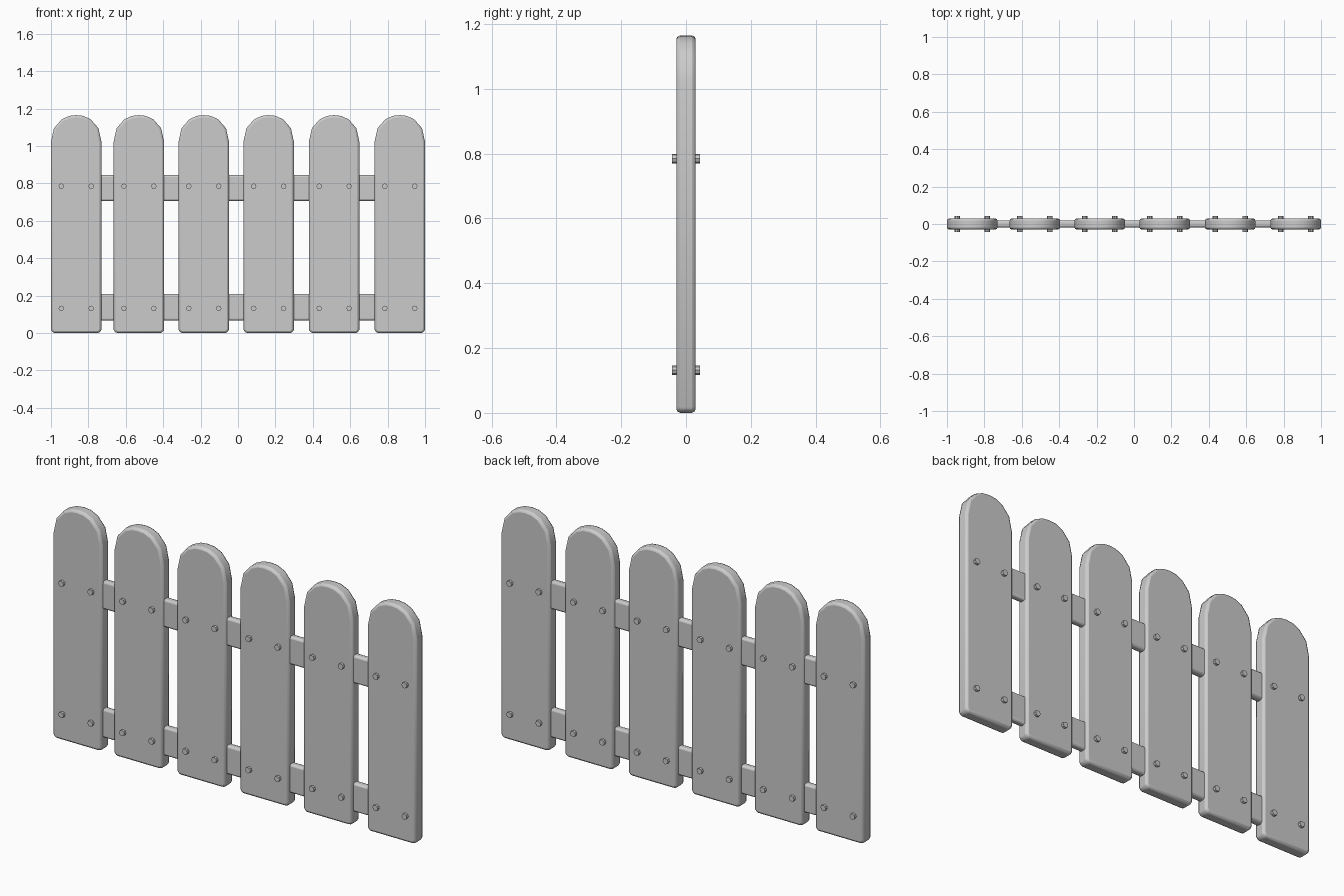
import bpy, bmesh
from math import radians

if "Cube" in bpy.data.objects:
    bpy.data.objects.remove(bpy.data.objects["Cube"])

CENTRES = [-0.865, -0.53, -0.183, 0.164, 0.514, 0.865]


def finish(name, bm, bevel, segments):
    bmesh.ops.recalc_face_normals(bm, faces=bm.faces)
    mesh = bpy.data.meshes.new(name)
    bm.to_mesh(mesh)
    bm.free()
    ob = bpy.data.objects.new(name, mesh)
    bpy.context.collection.objects.link(ob)
    if bevel:
        mod = ob.modifiers.new("rounded_edges", 'BEVEL')
        mod.width, mod.segments = bevel, segments
        mod.limit_method, mod.angle_limit = 'ANGLE', radians(40)
    bpy.ops.object.select_all(action='DESELECT')
    ob.select_set(True)
    bpy.context.view_layer.objects.active = ob
    bpy.ops.object.shade_smooth_by_angle(angle=radians(35))
    return ob


def picket(name, cx):
    # Right half of the outline, mirrored to the left
    half = [(0.124, 0), (0.135, 0.018), (0.135, 1.022), (0.119, 1.095),
            (0.077, 1.143), (0.037, 1.161)]
    outline = half + [(0, 1.165)] + [(-x, z) for x, z in reversed(half)]
    bm = bmesh.new()
    face = bm.faces.new([bm.verts.new((cx + x, -0.03, z)) for x, z in outline])
    out = bmesh.ops.extrude_face_region(bm, geom=[face])
    verts = [v for v in out['geom'] if isinstance(v, bmesh.types.BMVert)]
    bmesh.ops.translate(bm, verts=verts, vec=(0, 0.06, 0))
    return finish(name, bm, 0.012, 2)


def rail(name, z0, z1):
    bm = bmesh.new()
    bmesh.ops.create_cube(bm, size=1)
    bmesh.ops.scale(bm, vec=(1.84, 0.036, z1 - z0), verts=bm.verts)
    bmesh.ops.translate(bm, vec=(0, 0, (z0 + z1) / 2), verts=bm.verts)
    return finish(name, bm, 0.01, 2)


def bolt(name, x, z):
    bm = bmesh.new()
    bmesh.ops.create_cone(bm, cap_ends=True, segments=8, radius1=0.0145,
                          radius2=0.0145, depth=0.086)
    for v in bm.verts:
        v.co = (x + v.co.x, v.co.z, z + v.co.y)
    return finish(name, bm, 0, 1)


# Horizontal rails
rail("lower_rail", 0.067, 0.21)
rail("upper_rail", 0.706, 0.845)

# Pickets, each with four bolts running right through
for i, cx in enumerate(CENTRES, 1):
    picket(f"picket_{i}", cx)
    for row, z in (("lower", 0.132), ("upper", 0.785)):
        for side, dx in (("left", -0.08), ("right", 0.08)):
            bolt(f"picket_{i}_{row}_{side}_bolt", cx + dx, z)
